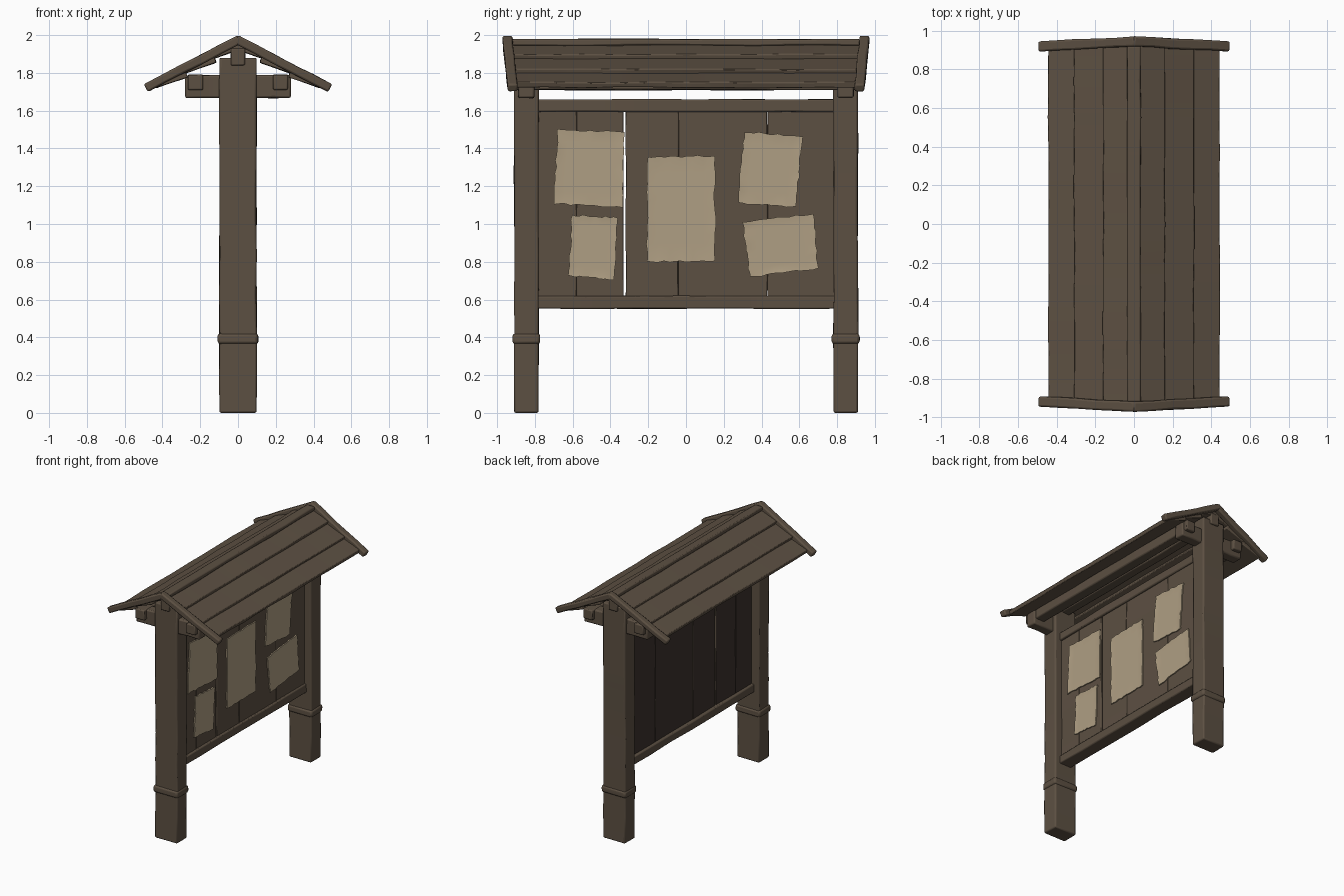
import bpy, bmesh, math, random
from mathutils import Vector, Matrix

if "Cube" in bpy.data.objects:
    bpy.data.objects.remove(bpy.data.objects["Cube"])

random.seed(4)


def material(name, rgb):
    m = bpy.data.materials.new(name)
    m.diffuse_color = (*rgb, 1)
    m.use_nodes = True
    m.node_tree.nodes["Principled BSDF"].inputs["Base Color"].default_value = m.diffuse_color
    return m


WOOD = material("weathered_wood", (0.108, 0.080, 0.055))
DARK = material("dark_back_wood", (0.046, 0.033, 0.026))
PAPER = material("old_paper", (0.430, 0.345, 0.228))


def finish(name, bm, mats, bevel=0.0):
    bmesh.ops.recalc_face_normals(bm, faces=bm.faces)
    me = bpy.data.meshes.new(name)
    bm.to_mesh(me)
    bm.free()
    ob = bpy.data.objects.new(name, me)
    bpy.context.collection.objects.link(ob)
    for m in mats:
        me.materials.append(m)
    if bevel:
        b = ob.modifiers.new("worn_edges", 'BEVEL')
        b.width, b.segments, b.limit_method = bevel, 2, 'ANGLE'
        b.angle_limit = math.radians(40)
    bpy.ops.object.select_all(action='DESELECT')
    ob.select_set(True)
    bpy.context.view_layer.objects.active = ob
    bpy.ops.object.shade_smooth_by_angle(angle=math.radians(35))
    return ob


def beam(name, a, b, w, h, up=(0, 0, 1), segs=6, rough=0.003, bevel=0.008, back=None):
    """Slightly uneven timber from a to b: h along up, w across."""
    a, b, up = Vector(a), Vector(b), Vector(up).normalized()
    d = b - a
    side = d.normalized().cross(up).normalized()
    up = side.cross(d.normalized())
    bm = bmesh.new()
    rings = []
    for i in range(segs + 1):
        c = a + d * i / segs
        k = rough if 0 < i < segs else rough * 0.4
        rings.append([bm.verts.new(c + side * (sx * w / 2 + random.uniform(-k, k))
                                   + up * (sz * h / 2 + random.uniform(-k, k)))
                      for sx, sz in ((-1, -1), (1, -1), (1, 1), (-1, 1))])
    for r, q in zip(rings, rings[1:]):
        for j in range(4):
            bm.faces.new((r[j], r[(j + 1) % 4], q[(j + 1) % 4], q[j]))
    bm.faces.new(rings[0])
    bm.faces.new(rings[-1])
    if back:
        bmesh.ops.recalc_face_normals(bm, faces=bm.faces)
        for f in bm.faces:
            if f.normal.x < -0.8:
                f.material_index = 1
    return finish(name, bm, [WOOD, back] if back else [WOOD], bevel)


# Posts with a collar, and the cross beams carrying the roof
for s, tag in ((-1, "front"), (1, "rear")):
    y = s * 0.845
    beam(tag + "_post", (0, y, 0), (0, y, 1.88), 0.13, 0.196, (1, 0, 0), 9, 0.003, 0.01)
    beam(tag + "_post_collar", (0, y, 0.365), (0, y, 0.42), 0.146, 0.214, (1, 0, 0), 2, 0.003, 0.014)
    beam(tag + "_cross_beam", (-0.28, y, 1.727), (0.28, y, 1.727), 0.085, 0.12, bevel=0.01)

# Long beams under the roof
beam("ridge_beam", (0, -0.925, 1.885), (0, 0.925, 1.885), 0.075, 0.09)
for s, tag in ((-1, "left"), (1, "right")):
    beam(tag + "_purlin", (s * 0.225, -0.92, 1.75), (s * 0.225, 0.92, 1.75), 0.08, 0.08)

# Roof: lapped planks on both slopes, gable trim at both ends
ANG = math.radians(27.5)
C, S = math.cos(ANG), math.sin(ANG)


def slope(s, d, n, y):
    """Point d down the slope, n above the outer roof plane."""
    return Vector((s * (d * C + n * S), y, 2 - d * S + n * C))


laps = [(0.0, 0.19), (0.165, 0.36), (0.335, 0.51)]
for s, tag in ((-1, "left"), (1, "right")):
    for i, (d0, d1) in enumerate(laps):
        t0, t1 = slope(s, d0, -0.043, 0), slope(s, d1, -0.016, 0)
        t = t1 - t0
        up = Vector((-t.z, 0, t.x)).normalized() * s
        c = (t0 + t1) / 2 - up * 0.016
        off = Vector((0, 0.92, 0))
        beam(f"{tag}_roof_plank_{i + 1}", c - off, c + off, t.length, 0.032, up, 10, 0.003, 0.006)
    for e, end in ((-1, "front"), (1, "rear")):
        beam(f"{end}_{tag}_gable_trim", slope(s, 0, -0.024, e * 0.945),
             slope(s, 0.562, -0.024, e * 0.918), 0.052, 0.046, (s * S, 0, C), 5, 0.003, 0.01)
beam("ridge_cap", (0, -0.92, 1.962), (0, 0.92, 1.962), 0.07, 0.034, segs=10)

# Notice panel: upright planks with one open gap, framed by two rails
edges = [-0.79, -0.58, -0.325, -0.04, 0.43, 0.79]
for i, (y0, y1) in enumerate(zip(edges, edges[1:])):
    g0 = 0.006 if i == 2 else 0.0005
    g1 = 0.006 if i == 1 else 0.0005
    ym, w = (y0 + g0 + y1 - g1) / 2, y1 - y0 - g0 - g1
    beam(f"panel_plank_{i + 1}", (0.003, ym, 0.59), (0.003, ym, 1.63), w, 0.07,
         (1, 0, 0), 6, 0.0015, 0.004, DARK)
for z, tag in ((0.585, "bottom"), (1.627, "top")):
    beam(tag + "_rail", (0, -0.8, z), (0, 0.8, z), 0.11, 0.066)

# Ragged paper notices on the right side of the panel (corners as y, z)
notices = [
    ((-0.70, 1.105), (-0.333, 1.088), (-0.328, 1.49), (-0.68, 1.50)),
    ((-0.62, 0.725), (-0.383, 0.703), (-0.362, 1.035), (-0.605, 1.048)),
    ((-0.207, 0.80), (0.155, 0.80), (0.152, 1.362), (-0.205, 1.355)),
    ((0.275, 1.11), (0.582, 1.09), (0.615, 1.465), (0.308, 1.49)),
    ((0.337, 0.717), (0.70, 0.765), (0.675, 1.055), (0.30, 1.01)),
]
N = 12
for k, corners in enumerate(notices):
    p = [Vector(c) for c in corners]
    bm = bmesh.new()
    grid = []
    for i in range(N + 1):
        row = []
        for j in range(N + 1):
            u, v = i / N, j / N
            q = p[0].lerp(p[1], u).lerp(p[3].lerp(p[2], u), v)
            rim = i in (0, N) or j in (0, N)
            if rim:
                q += Vector((random.uniform(-1, 1), random.uniform(-1, 1))) * 0.005
            x = 0.048 + (random.uniform(0, 0.005) if rim else 0)
            row.append(bm.verts.new((x, q.x, q.y)))
        grid.append(row)
    for i in range(N):
        for j in range(N):
            bm.faces.new((grid[i][j], grid[i + 1][j], grid[i + 1][j + 1], grid[i][j + 1]))
    ext = bmesh.ops.extrude_face_region(bm, geom=bm.faces[:])
    for v in ext["geom"]:
        if isinstance(v, bmesh.types.BMVert):
            v.co.x -= 0.009
    finish(f"paper_notice_{k + 1}", bm, [PAPER])
